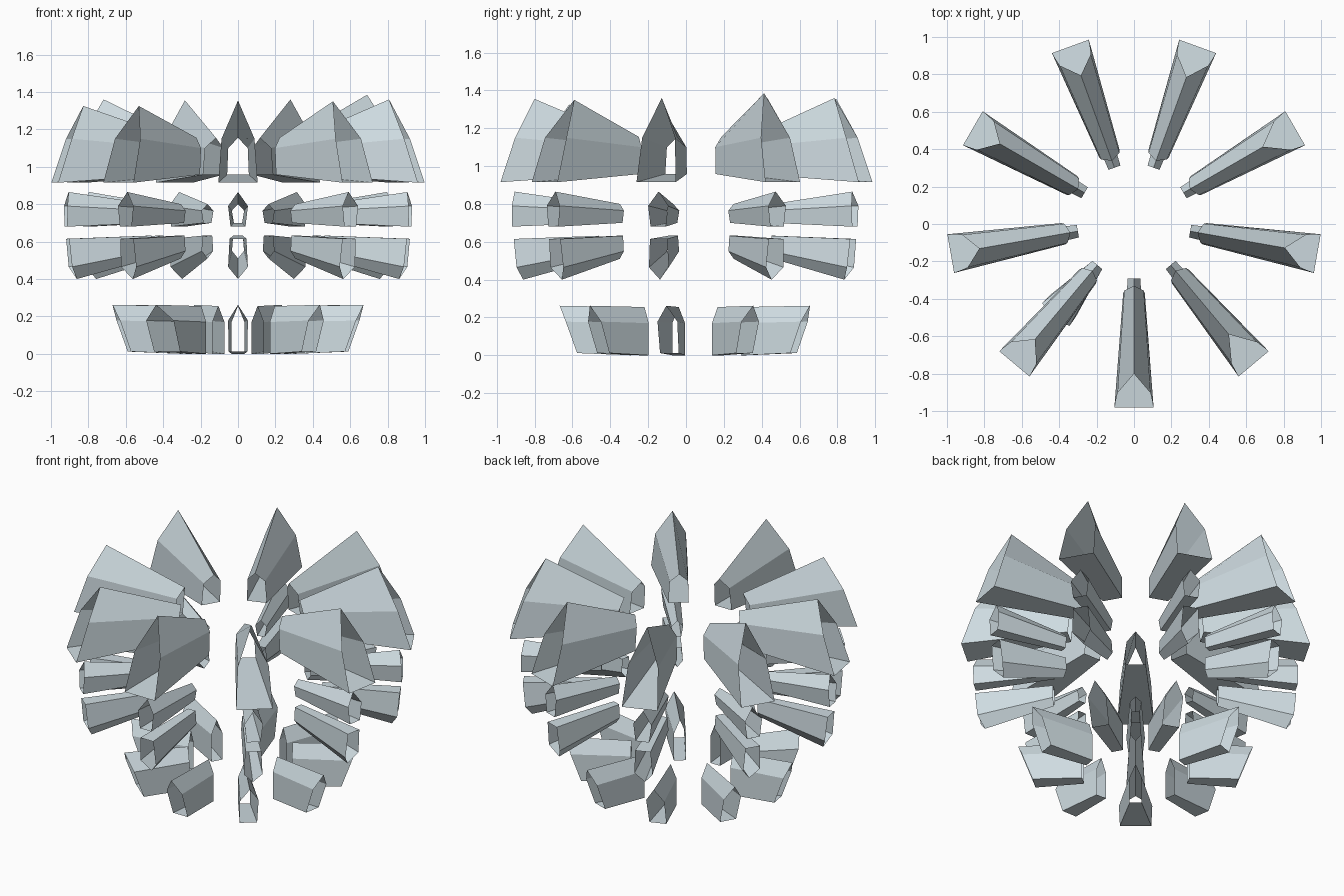
import bpy, bmesh, math
from mathutils import Vector

if "Cube" in bpy.data.objects:
    bpy.data.objects.remove(bpy.data.objects["Cube"])

CENTRE_Y = 0.0145

pale = bpy.data.materials.new("pale_blue_grey")
pale.diffuse_color = (0.62, 0.71, 0.75, 1)
pale.use_nodes = True
pale.node_tree.nodes["Principled BSDF"].inputs["Base Color"].default_value = pale.diffuse_color


def mirrored(profile):
    """Half profile (half width, radius, z), bottom to top -> closed loop."""
    left = [(-w, r, z) for w, r, z in reversed(profile) if w > 0]
    return list(profile) + left


def tunnel(name, angle, outer, inner):
    """Open tapered tube pointing outward along the given angle."""
    out = Vector((math.cos(angle), math.sin(angle), 0))
    side = Vector((-math.sin(angle), math.cos(angle), 0))
    bm = bmesh.new()
    rings = []
    for profile in (outer, inner):
        rings.append([bm.verts.new(out * r + side * w + Vector((0, CENTRE_Y, z)))
                      for w, r, z in mirrored(profile)])
    a, b = rings
    n = len(a)
    for i in range(n):
        j = (i + 1) % n
        bm.faces.new((a[i], b[i], b[j], a[j]))
    bmesh.ops.recalc_face_normals(bm, faces=bm.faces)
    # normals face away from the tube axis
    axis = sum((v.co for v in bm.verts), Vector()) / len(bm.verts)
    f = max(bm.faces, key=lambda q: abs(q.normal.dot(q.calc_center_median() - axis)))
    if f.normal.dot(f.calc_center_median() - axis) < 0:
        bmesh.ops.reverse_faces(bm, faces=bm.faces)
    mesh = bpy.data.meshes.new(name)
    bm.to_mesh(mesh)
    bm.free()
    mesh.materials.append(pale)
    bpy.context.collection.objects.link(bpy.data.objects.new(name, mesh))


# Slightly uneven peaks of the top tier (radius, height), from the front round
peaks = [(.815, 1.355), (.79, 1.35), (.82, 1.36), (.797, 1.385), (.82, 1.36),
         (.83, 1.355), (.83, 1.36), (.84, 1.325), (.825, 1.325)]

for k in range(9):
    ang = math.radians(-90 + 40 * k)

    # Top tier: large pointed windows leaning inward
    tunnel(f"top_window_{k}", ang,
           [(.105, .995, .915), (.088, .918, 1.15), (0, *peaks[k])],
           [(.058, .385, .958), (.052, .37, 1.10), (0, .345, 1.155)])

    # Upper middle tier: five-sided, point up
    tunnel(f"upper_middle_window_{k}", ang,
           [(.04, .935, .68), (.053, .935, .79), (0, .92, .865)],
           [(.022, .475, .70), (.033, .475, .765), (0, .475, .80)])

    # Lower middle tier: five-sided, point down
    tunnel(f"lower_middle_window_{k}", ang,
           [(0, .875, .40), (.053, .91, .465), (.045, .925, .615)],
           [(0, .475, .51), (.032, .475, .55), (.026, .475, .632)])

    # Bottom tier: pointed windows leaning outward, one of them wider
    wide = 1.8 if k == 8 else 1.0
    tunnel(f"bottom_window_{k}", ang,
           [(.05 * wide, .59, .012), (.053 * wide, .65, .178), (0, .682, .262)],
           [(.034, .305, 0), (.034, .305, .17), (0, .305, .255)])
